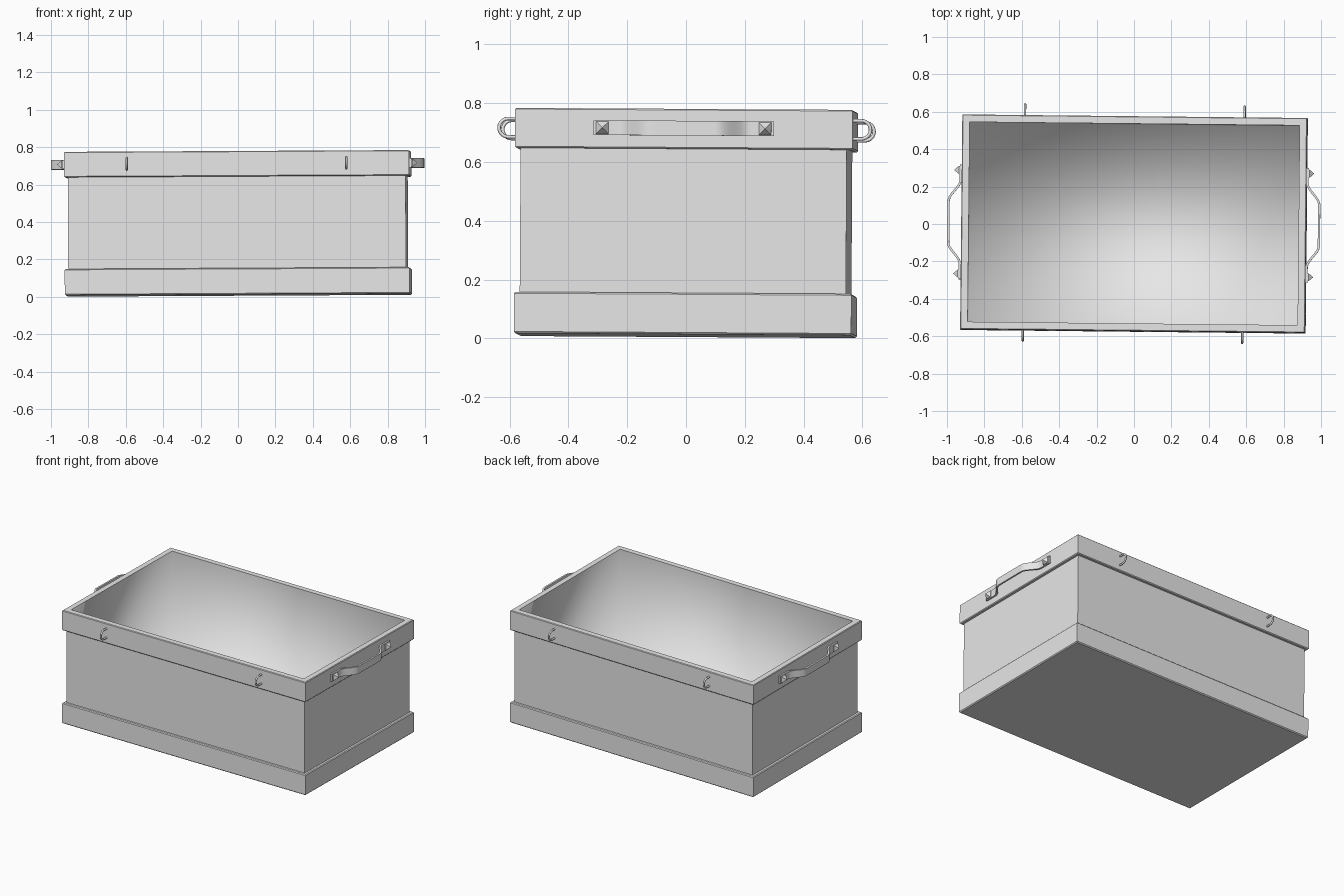
import bpy
import bmesh
import math
from mathutils import Euler, Matrix, Vector

if "Cube" in bpy.data.objects:
    bpy.data.objects.remove(bpy.data.objects["Cube"], do_unlink=True)

# One plain grey for everything
grey = bpy.data.materials.new("plain_grey")
grey.use_nodes = True
grey.diffuse_color = (0.8, 0.8, 0.8, 1)
grey.node_tree.nodes["Principled BSDF"].inputs["Base Color"].default_value = (0.8, 0.8, 0.8, 1)

# The whole crate sits very slightly askew
PIVOT = Matrix.Translation((0, 0, 0.39))
SKEW = Euler([math.radians(a) for a in (-0.35, -0.3, -0.6)]).to_matrix().to_4x4()
POSE = PIVOT @ SKEW @ PIVOT.inverted()


def place(name, data):
    obj = bpy.data.objects.new(name, data)
    data.materials.append(grey)
    bpy.context.scene.collection.objects.link(obj)
    obj.matrix_world = POSE
    return obj


def loft(name, rings, smooth_from=None, angle=None):
    """Skin a run of four-cornered rings and cap both ends."""
    bm = bmesh.new()
    loops = [[bm.verts.new(p) for p in ring] for ring in rings]
    for i in range(len(loops) - 1):
        a, b = loops[i], loops[i + 1]
        for k in range(4):
            face = bm.faces.new((a[k], a[(k + 1) % 4], b[(k + 1) % 4], b[k]))
            face.smooth = smooth_from is not None and i >= smooth_from
    bm.faces.new(loops[0])
    bm.faces.new(loops[-1]).smooth = smooth_from is not None
    bmesh.ops.recalc_face_normals(bm, faces=bm.faces)
    mesh = bpy.data.meshes.new(name)
    bm.to_mesh(mesh)
    bm.free()
    if angle:
        mesh.shade_smooth()
        mesh.set_sharp_from_angle(angle=math.radians(angle))
    return place(name, mesh)


def rectangle(inset, z):
    x, y = 0.922 - inset, 0.574 - inset
    return [(-x, -y, z), (x, -y, z), (x, y, z), (-x, y, z)]


# Crate: base band, wall, rim band, lip, then the softly shaded inside
profile = [(0.006, 0.009), (0, 0.015), (0, 0.145), (0.005, 0.15), (0.019, 0.15),
           (0.019, 0.64), (0.005, 0.64), (0, 0.645), (0, 0.772), (0.004, 0.776),
           (0.04, 0.776), (0.04, 0.03)]
loft("crate", [rectangle(*p) for p in profile], smooth_from=len(profile) - 2)

HANDLE_Z = 0.71


# Bowed strap handles with pyramid studs at both ends
def strap_x(y):
    t = min(max((0.225 - abs(y)) / 0.115, 0), 1)
    return 0.927 + 0.064 * t * t * (3 - 2 * t)


def handle(name, side):
    rings = []
    steps = 72
    for i in range(steps + 1):
        y = 0.307 * (2 * i / steps - 1)
        slope = (strap_x(y + 0.001) - strap_x(y - 0.001)) / 0.002
        out = Vector((1, -slope, 0)).normalized() * 0.006
        centre = Vector((strap_x(y), y, HANDLE_Z))
        half = Vector((0, 0, 0.025))
        ring = [centre - out - half, centre + out - half,
                centre + out + half, centre - out + half]
        rings.append([(p.x * side, p.y, p.z) for p in ring])
    loft(name, rings, angle=40)
    for label, y in (("front", -0.277), ("back", 0.277)):
        studs = [[(side * x, y + a * r, HANDLE_Z + b * r)
                  for a, b in ((-1, -1), (1, -1), (1, 1), (-1, 1))]
                 for x, r in ((0.928, 0.021), (0.938, 0.021), (0.962, 0.001))]
        loft(f"{name}_{label}_stud", studs)


handle("left_handle", 1)
handle("right_handle", -1)


# Bent wire loops on the front and back of the rim
def wire_loop(name, x, side):
    curve = bpy.data.curves.new(name, "CURVE")
    curve.dimensions = "3D"
    curve.bevel_depth = 0.006
    curve.bevel_resolution = 2
    curve.use_fill_caps = True
    points = [(0.565, 0.031)]
    for i in range(13):
        a = math.pi * (0.5 - i / 12)
        points.append((0.601 + 0.031 * math.cos(a), 0.031 * math.sin(a)))
    points.append((0.565, -0.031))
    spline = curve.splines.new("POLY")
    spline.points.add(len(points) - 1)
    for point, (y, z) in zip(spline.points, points):
        point.co = (x, y * side, HANDLE_Z + z, 1)
        point.radius = 1
    spline.use_smooth = True
    place(name, curve)


for row, side in (("front", -1), ("back", 1)):
    for hand, x in (("left", 0.587), ("right", -0.587)):
        wire_loop(f"{row}_{hand}_wire_loop", x, side)
